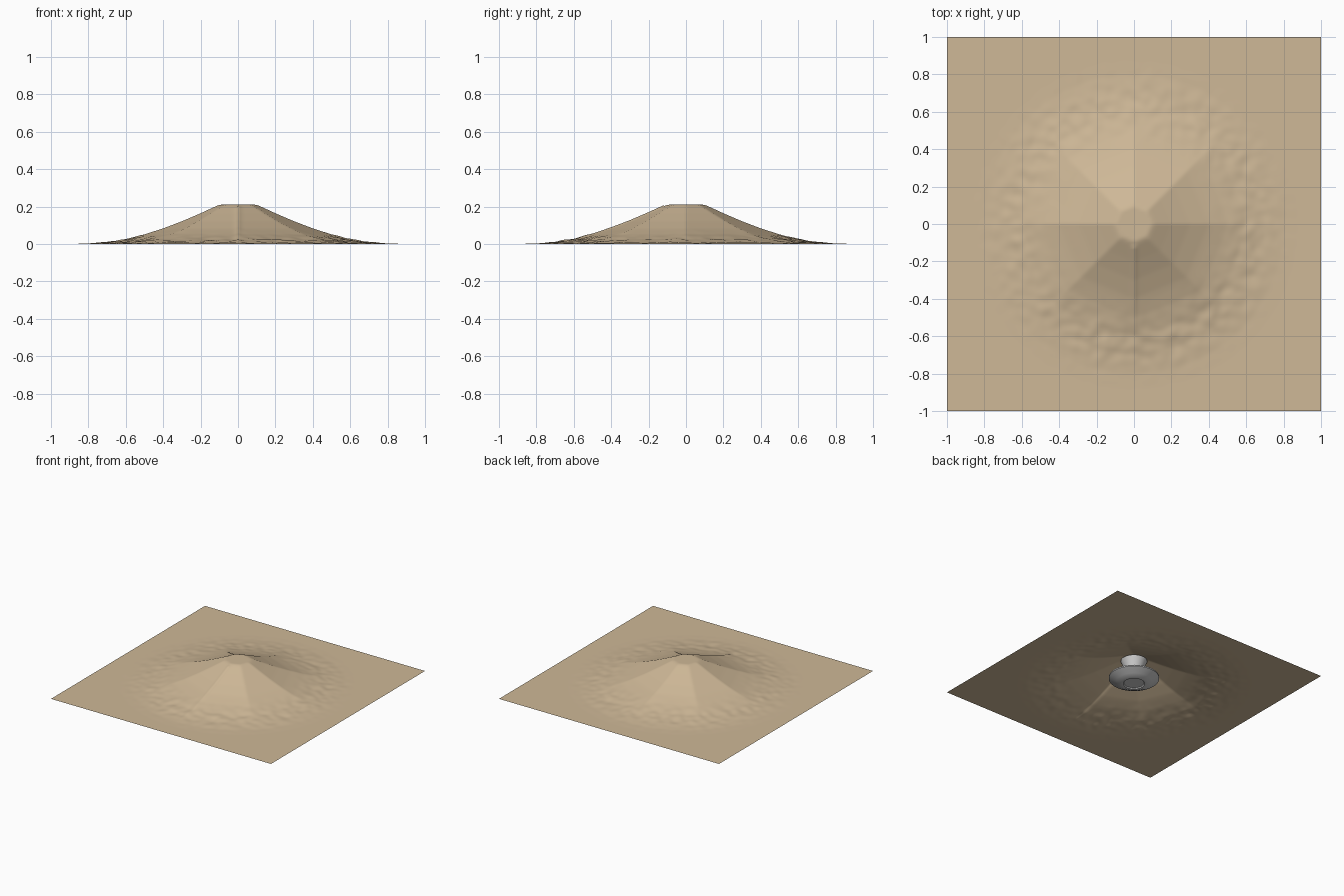
import bpy, bmesh, math, random
from mathutils import Vector, noise

if "Cube" in bpy.data.objects:
    bpy.data.objects.remove(bpy.data.objects["Cube"])

random.seed(4)


def finish(name, bm, colour=None, angle=40):
    mesh = bpy.data.meshes.new(name)
    bm.to_mesh(mesh)
    bm.free()
    ob = bpy.data.objects.new(name, mesh)
    bpy.context.collection.objects.link(ob)
    if colour:
        mat = bpy.data.materials.new(name + "_colour")
        mat.diffuse_color = colour
        mat.use_nodes = True
        mat.node_tree.nodes["Principled BSDF"].inputs["Base Color"].default_value = mat.diffuse_color
        mesh.materials.append(mat)
    bpy.ops.object.select_all(action='DESELECT')
    bpy.context.view_layer.objects.active = ob
    ob.select_set(True)
    bpy.ops.object.shade_smooth_by_angle(angle=math.radians(angle))
    return ob


def lathe(name, profile, sides=48):
    bm = bmesh.new()
    verts = [bm.verts.new((r, 0, z)) for r, z in profile]
    edges = [bm.edges.new(p) for p in zip(verts, verts[1:])]
    bmesh.ops.spin(bm, geom=verts + edges, axis=(0, 0, 1), cent=(0, 0, 0),
                   angle=math.tau, steps=sides, use_duplicate=False)
    bmesh.ops.remove_doubles(bm, verts=bm.verts, dist=1e-5)
    bmesh.ops.recalc_face_normals(bm, faces=bm.faces)
    return finish(name, bm, angle=30)


# Hidden pedestal: saucer-shaped foot, narrow waist, flared top
lathe("pedestal", [(0, 0.012), (0.075, 0.012), (0.08, 0.004), (0.10, 0.004),
                   (0.135, 0.02), (0.19, 0.05), (0.19, 0.06), (0.14, 0.08),
                   (0.075, 0.10), (0.07, 0.125), (0.10, 0.20), (0, 0.20)])

# Cloth: height along its folds, as (radius, height)
FOLD = [(0, 0.21), (0.095, 0.21), (0.115, 0.203), (0.2, 0.164), (0.3, 0.121),
        (0.4, 0.083), (0.5, 0.051), (0.6, 0.026), (0.7, 0.010),
        (0.8, 0.002), (0.9, 0.0), (3, 0.0)]


def fold_height(r):
    for (r0, z0), (r1, z1) in zip(FOLD, FOLD[1:]):
        if r <= r1:
            return z0 + (z1 - z0) * (r - r0) / (r1 - r0)
    return 0.0


def cloth_height(x, y):
    r = math.hypot(x, y)
    # eight tent-like facets between folds, fading out to a round skirt
    step = math.pi / 4
    off = (math.atan2(y, x) % step) - step / 2
    facet = math.cos(off) / math.cos(step / 2)
    fade = max(0.0, min(1.0, (0.75 - r) / 0.35))
    z = fold_height(r * (1 + (facet - 1) * fade))
    # crisp pinch down the front
    if 0.12 < -y < 0.8:
        z += 0.006 * math.exp(-(x / 0.012) ** 2) * min(1, (0.8 + y) / 0.4)
    # fine crumples around the skirt
    band = math.exp(-((r - 0.64) / 0.13) ** 2)
    z += 0.006 * band * noise.noise(Vector((x * 16, y * 16, 2.0)))
    return max(z, 0.0005)


bm = bmesh.new()
bmesh.ops.create_grid(bm, x_segments=160, y_segments=160, size=1)
for v in bm.verts:
    v.co.z = cloth_height(v.co.x, v.co.y)
finish("cloth", bm, (0.62, 0.48, 0.31, 1), angle=60)
